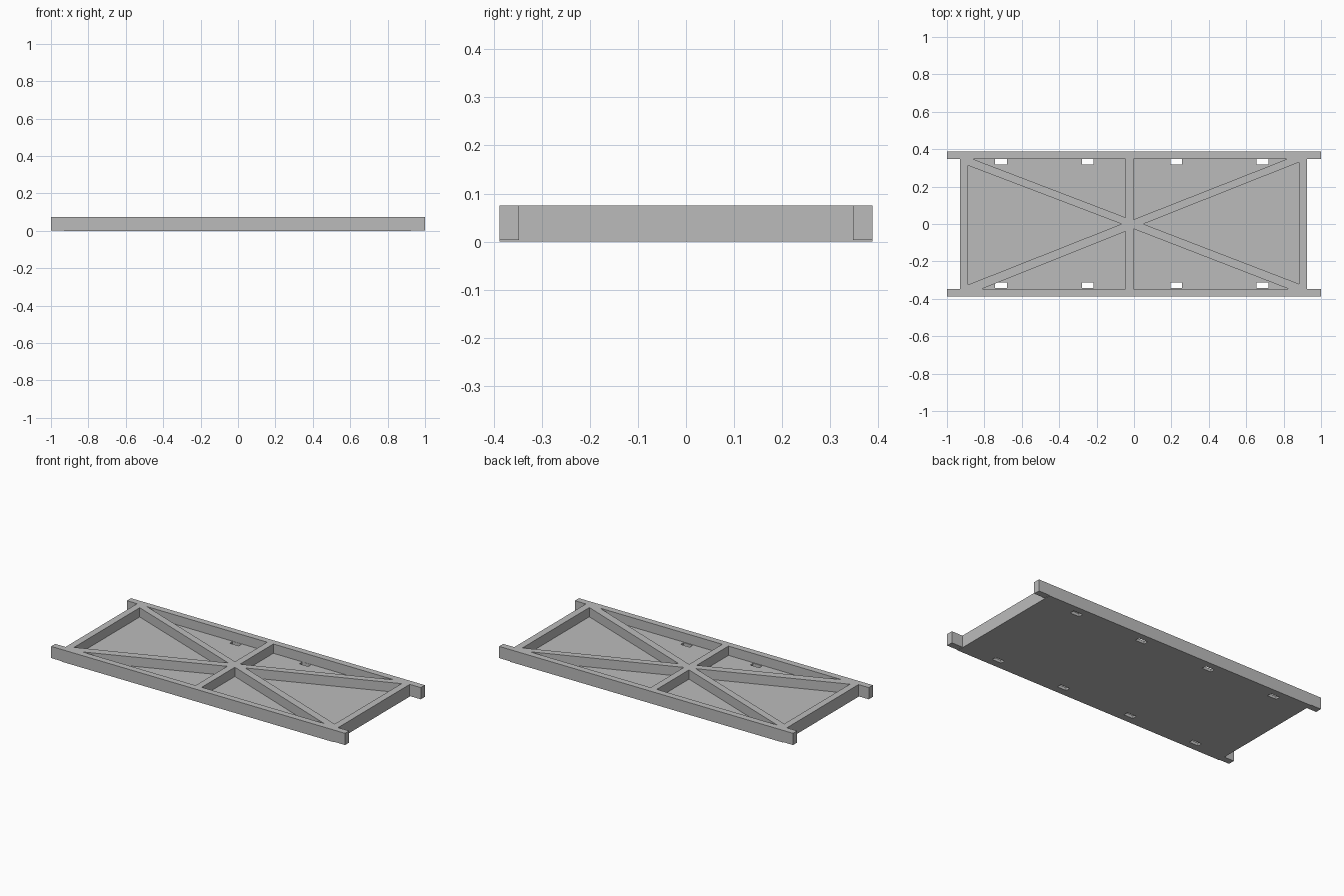
import bpy
import bmesh

cube = bpy.data.objects.get("Cube")
if cube:
    bpy.data.objects.remove(cube, do_unlink=True)

grey = bpy.data.materials.new("plain_grey")
grey.use_nodes = True
COLOUR = (0.5, 0.5, 0.5, 1)
grey.diffuse_color = COLOUR
grey.node_tree.nodes["Principled BSDF"].inputs["Base Color"].default_value = COLOUR

TOP, FLOOR, STEP = 0.075, 0.018, 0.003
LEFT, RIGHT = -0.93, 0.925       # outer faces of the end beams
OUT, INN = 0.388, 0.348          # outer and inner faces of the side rails


def prisms(name, outlines, z0, z1):
    """One object holding an upright prism for each outline."""
    bm = bmesh.new()
    for outline in outlines:
        face = bm.faces.new([bm.verts.new((x, y, z0)) for x, y in outline])
        ext = bmesh.ops.extrude_face_region(bm, geom=[face])
        verts = [v for v in ext["geom"] if isinstance(v, bmesh.types.BMVert)]
        bmesh.ops.translate(bm, verts=verts, vec=(0, 0, z1 - z0))
    bmesh.ops.recalc_face_normals(bm, faces=bm.faces)
    mesh = bpy.data.meshes.new(name)
    bm.to_mesh(mesh)
    bm.free()
    mesh.materials.append(grey)
    obj = bpy.data.objects.new(name, mesh)
    bpy.context.collection.objects.link(obj)
    return obj


def rect(x0, x1, y0, y1):
    return [(x0, y0), (x1, y0), (x1, y1), (x0, y1)]


def cut(target, cutter):
    mod = target.modifiers.new("cut", "BOOLEAN")
    mod.operation, mod.solver, mod.object = "DIFFERENCE", "EXACT", cutter
    cutter.hide_render = True


# Solid frame: two long rails overhanging the panel at both ends
frame = prisms("ribbed_frame", [[
    (-1, -OUT), (1, -OUT), (1, -INN), (RIGHT, -INN), (RIGHT, INN), (1, INN),
    (1, OUT), (-1, OUT), (-1, INN), (LEFT, INN), (LEFT, -INN), (-1, -INN)]], STEP, TOP)

# Thin skin under the frame
skin = prisms("bottom_skin", [rect(LEFT, RIGHT, -OUT, OUT)], 0, STEP)

# Six pockets, leaving the centre rib and the crossed braces standing
rib_l, rib_r = -0.045, -0.003
pockets = prisms("pocket_cutter", [
    [(-0.863, INN), (rib_l, 0.035), (rib_l, INN)],
    [(0.82, INN), (rib_r, INN), (rib_r, 0.024)],
    [(-0.815, -INN), (rib_l, -INN), (rib_l, -0.04)],
    [(0.829, -INN), (rib_r, -0.026), (rib_r, -INN)],
    [(-0.888, 0.313), (-0.888, -0.325), (-0.067, 0)],
    [(0.882, 0.33), (0.05, 0), (0.882, -0.32)]], FLOOR, TOP + 0.05)
cut(frame, pockets)

# Drain slots beside both rails
slots = prisms("slot_cutter", [
    rect(x - 0.031, x + 0.031, y - 0.0145, y + 0.0145)
    for x in (-0.711, -0.248, 0.225, 0.687) for y in (-0.328, 0.332)], -0.05, TOP - 0.02)
cut(frame, slots)
cut(skin, slots)

# Bake the cuts and drop the cutters
bpy.context.view_layer.update()
graph = bpy.context.evaluated_depsgraph_get()
baked = [(o, bpy.data.meshes.new_from_object(o.evaluated_get(graph))) for o in (frame, skin)]
for obj, mesh in baked:
    obj.modifiers.clear()
    obj.data = mesh
for cutter in (pockets, slots):
    bpy.data.objects.remove(cutter, do_unlink=True)
